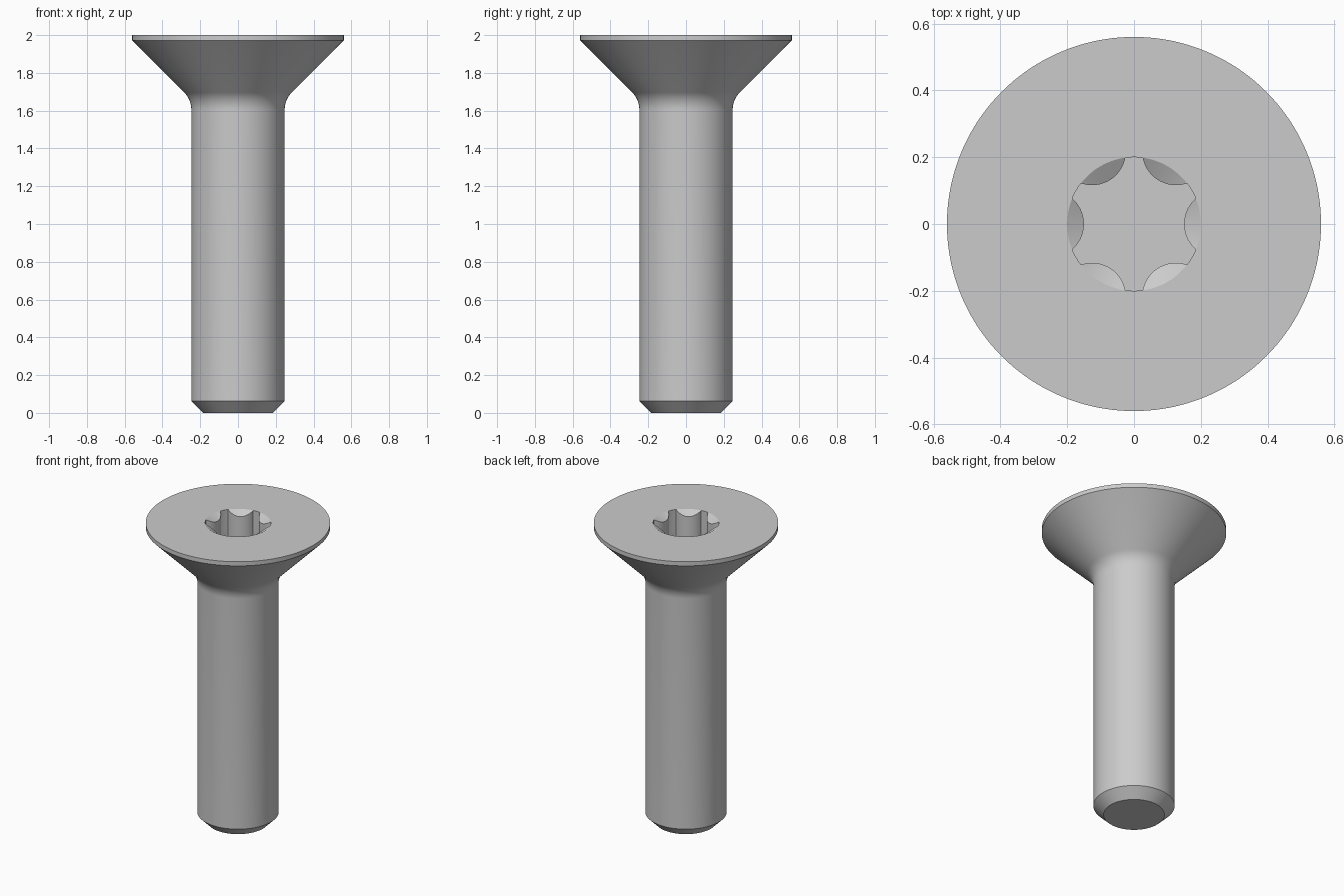
import bpy
import bmesh
from math import sin, cos, tan, pi, radians, sqrt

if "Cube" in bpy.data.objects:
    bpy.data.objects.remove(bpy.data.objects["Cube"])

SEGMENTS = 288
TOP = 2.0
SHANK_R, HEAD_R, SOCKET_R, FLUTE_R = 0.247, 0.56, 0.2, 0.15
SOCKET_DEPTH = 0.21
RIM_Z = 1.972


def socket_radius(angle):
    """Six-lobed outline: round lobes with circular flutes bulging inward."""
    half = radians(22.5)
    off = (angle + pi / 6) % (pi / 3) - pi / 6
    if abs(off) >= half - 1e-6:
        return SOCKET_R
    chord, sagitta = SOCKET_R * sin(half), SOCKET_R * cos(half) - FLUTE_R
    r = (chord ** 2 + sagitta ** 2) / (2 * sagitta)
    c = FLUTE_R + r
    return c * cos(off) - sqrt(r * r - (c * sin(off)) ** 2)


def make_fillet(radius, steps):
    """Arc blending the straight shank into the 45 degree head cone."""
    corner_z = RIM_Z - (HEAD_R - SHANK_R)
    start = corner_z - radius * tan(pi / 8)
    arcs = [i * pi / 4 / steps for i in range(steps + 1)]
    return [(SHANK_R + radius * (1 - cos(a)), start + radius * sin(a)) for a in arcs]


# Outer profile, from the tip up to the socket rim
profile = [(0.185, 0), (SHANK_R, 0.062)] + make_fillet(0.13, 8)
profile += [(HEAD_R, RIM_Z), (HEAD_R, TOP), (SOCKET_R, TOP)]

bm = bmesh.new()
angles = [2 * pi * i / SEGMENTS for i in range(SEGMENTS)]


def add_ring(radius, height):
    return [bm.verts.new((radius(a) * cos(a), radius(a) * sin(a), height(radius(a))))
            for a in angles]


rings = [add_ring(lambda a, r=r: r, lambda _, z=z: z) for r, z in profile]
# Countersunk flute edges, then the socket floor
rings.append(add_ring(socket_radius, lambda r: TOP - (SOCKET_R - r) * tan(pi / 6)))
rings.append(add_ring(socket_radius, lambda r: TOP - SOCKET_DEPTH))

for low, high in zip(rings, rings[1:]):
    for i in range(SEGMENTS):
        j = (i + 1) % SEGMENTS
        bm.faces.new((low[i], low[j], high[j], high[i]))
bm.faces.new(rings[0][::-1])
bm.faces.new(rings[-1])
bmesh.ops.remove_doubles(bm, verts=bm.verts[:], dist=1e-5)
bmesh.ops.recalc_face_normals(bm, faces=bm.faces[:])

mesh = bpy.data.meshes.new("countersunk_screw")
bm.to_mesh(mesh)
bm.free()
screw = bpy.data.objects.new("countersunk_screw", mesh)
bpy.context.collection.objects.link(screw)

# Plain grey metal
steel = bpy.data.materials.new("light_grey")
steel.use_nodes = True
colour = (0.6, 0.6, 0.6, 1)
steel.diffuse_color = colour
steel.node_tree.nodes["Principled BSDF"].inputs["Base Color"].default_value = colour
mesh.materials.append(steel)

bpy.ops.object.select_all(action="DESELECT")
screw.select_set(True)
bpy.context.view_layer.objects.active = screw
bpy.ops.object.shade_smooth_by_angle(angle=radians(25))
